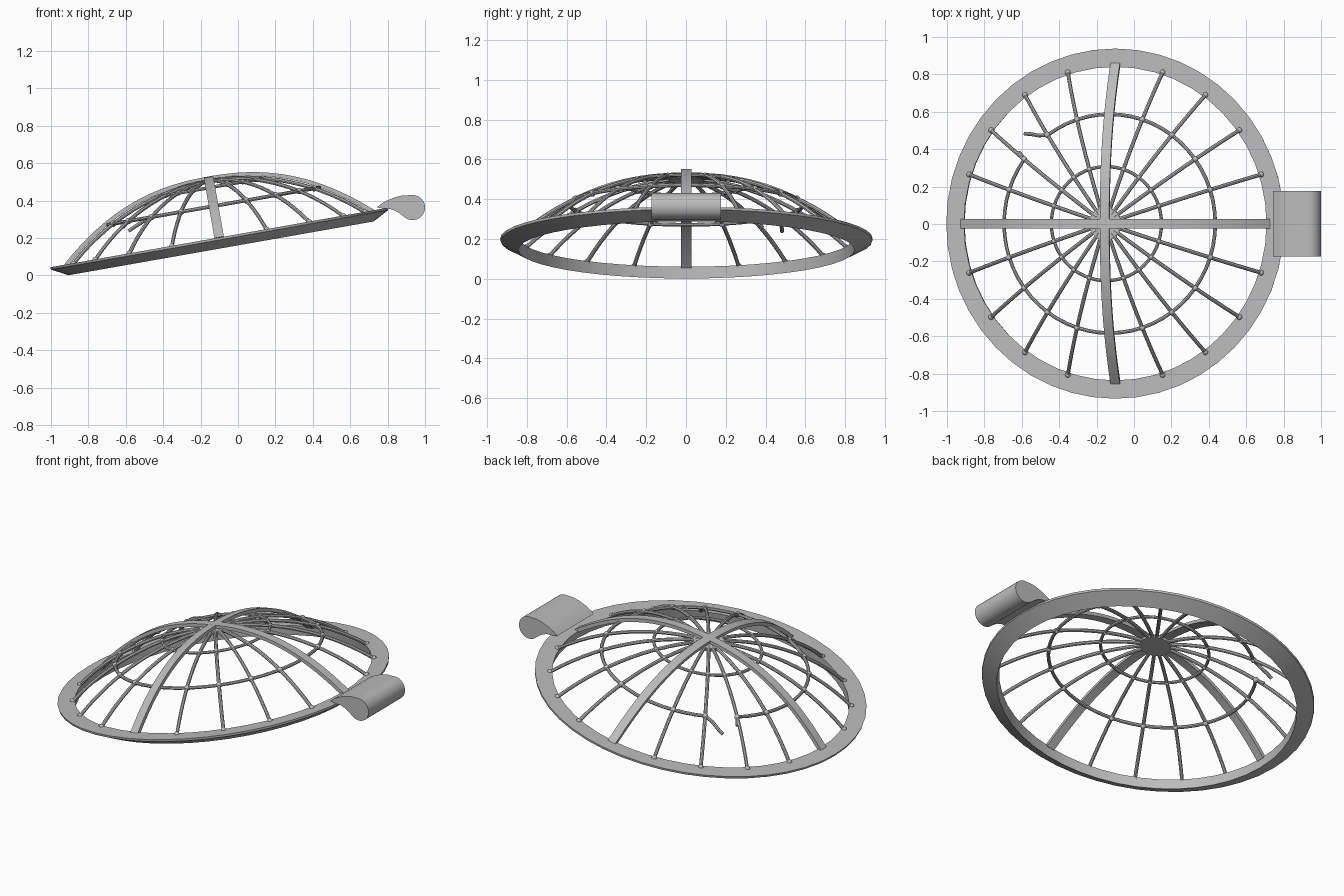
import bpy, bmesh, math
from math import sin, cos, radians, pi
from mathutils import Matrix, Vector

if "Cube" in bpy.data.objects:
    bpy.data.objects.remove(bpy.data.objects["Cube"], do_unlink=True)

grey = bpy.data.materials.new("plain grey")
grey.use_nodes = True
grey.diffuse_color = (0.5, 0.5, 0.5, 1)
grey.node_tree.nodes["Principled BSDF"].inputs["Base Color"].default_value = grey.diffuse_color

# The dome is modelled upright, then tilted as a whole
TILT = (Matrix.Translation((-0.1, 0.002, 0.2)) @ Matrix.Rotation(radians(-10), 4, 'Y')
        @ Matrix.Diagonal((0.98, 1, 1, 1)))
EDGE = 0.85          # radius where spokes meet the rim
SPHERE = 1.32
DROP = math.sqrt(SPHERE ** 2 - EDGE ** 2)


def dome(r, degrees):
    """Point on the wire dome."""
    a = radians(degrees)
    return Vector((r * cos(a), r * sin(a), math.sqrt(SPHERE ** 2 - r * r) - DROP))


def add(name, mesh, matrix):
    mesh.transform(matrix)
    mesh.materials.clear()
    mesh.materials.append(grey)
    obj = bpy.data.objects.new(name, mesh)
    bpy.context.collection.objects.link(obj)
    bpy.ops.object.select_all(action='DESELECT')
    obj.select_set(True)
    bpy.context.view_layer.objects.active = obj
    bpy.ops.object.shade_smooth_by_angle(angle=radians(35))
    return obj


def add_bm(name, bm, matrix):
    bmesh.ops.recalc_face_normals(bm, faces=bm.faces)
    mesh = bpy.data.meshes.new(name)
    bm.to_mesh(mesh)
    bm.free()
    return add(name, mesh, matrix)


def wire(name, points, radius, closed=False):
    curve = bpy.data.curves.new(name, 'CURVE')
    curve.dimensions = '3D'
    curve.bevel_depth = radius
    curve.bevel_resolution = 2
    curve.use_fill_caps = True
    spline = curve.splines.new('POLY')
    spline.points.add(len(points) - 1)
    for p, co in zip(spline.points, points):
        p.co = (*co, 1)
    spline.use_cyclic_u = closed
    temp = bpy.data.objects.new(name, curve)
    mesh = bpy.data.meshes.new_from_object(temp)
    bpy.data.objects.remove(temp)
    bpy.data.curves.remove(curve)
    return add(name, mesh, TILT)


def prism(name, outline, half_width, matrix):
    """Extrude an x-z outline across y."""
    bm = bmesh.new()
    face = bm.faces.new([bm.verts.new((x, -half_width, z)) for x, z in outline])
    grown = bmesh.ops.extrude_face_region(bm, geom=[face])["geom"]
    bmesh.ops.translate(bm, vec=(0, 2 * half_width, 0),
                        verts=[v for v in grown if isinstance(v, bmesh.types.BMVert)])
    return add_bm(name, bm, matrix)


# Rim: flat top, thin outer lip, sloping in beneath
bm = bmesh.new()
SIDES = 48
SECTION = ((0.936, 0.003), (0.838, 0.003), (0.845, -0.056), (0.934, -0.01))
loops = [[bm.verts.new((r * cos(2 * pi * i / SIDES), r * sin(2 * pi * i / SIDES), z))
          for i in range(SIDES)] for r, z in SECTION]
for k in range(len(loops)):
    a, b = loops[k - 1], loops[k]
    for i in range(SIDES):
        j = (i + 1) % SIDES
        bm.faces.new((a[i], a[j], b[j], b[i]))
add_bm("rim", bm, TILT)

# Two flat bars crossing over the apex
steps = [i / 16 - 1 for i in range(33)]
top = [(t * 0.858, 0.005 + 0.329 * (1 - abs(t) ** 2.3)) for t in steps]
under = [(t * 0.835, 0.319 * (1 - abs(t) ** 2.3) - 0.005) for t in reversed(steps)]
for name, turn in (("long_bar", 0), ("cross_bar", 90)):
    prism(name, top + under, 0.026, TILT @ Matrix.Rotation(radians(turn), 4, 'Z'))

# Round plate under the crossing
bm = bmesh.new()
bmesh.ops.create_cone(bm, cap_ends=True, segments=32, radius1=0.088, radius2=0.088, depth=0.02)
bmesh.ops.translate(bm, verts=bm.verts, vec=(0, 0, 0.306))
add_bm("apex_plate", bm, TILT)

# Spokes, with small beads where wires meet
OUTER, INNER = 0.585, 0.305
beads = bmesh.new()
for k in range(20):
    if k % 5 == 0:
        continue
    angle = 18 * k
    wire("spoke", [dome(0.06 + (EDGE - 0.06) * i / 14, angle) for i in range(15)], 0.0105)
    for r, size in ((INNER, 0.014), (OUTER, 0.017), (EDGE, 0.016)):
        bmesh.ops.create_uvsphere(beads, u_segments=10, v_segments=6, radius=size,
                                  matrix=Matrix.Translation(dome(r, angle)))
add_bm("wire_beads", beads, TILT)

# Inner hoop is whole, outer hoop is snapped between two spokes
wire("inner_hoop", [dome(INNER, a) for a in range(0, 360, 6)], 0.009, True)
loose = [dome(0.68, 135), dome(0.655, 133), dome(0.615, 130)]
hoop = [dome(OUTER, a) for a in range(126, -217, -6)]
wire("outer_hoop", loose + hoop + [dome(0.605, 143.5), dome(0.635, 143)], 0.01)

# Curled grip on the raised side
lip = [(0.742, 0.364), (0.765, 0.382), (0.80, 0.402), (0.84, 0.418), (0.88, 0.428)]
curl = [(0.933 + 0.067 * cos(radians(a)), 0.363 + 0.067 * sin(radians(a)))
        for a in range(100, -131, -10)]
belly = [(0.865, 0.331), (0.84, 0.347), (0.81, 0.356), (0.775, 0.358)]
prism("grip", lip + curl + belly, 0.175, Matrix.Translation((0, 0.002, 0)))
